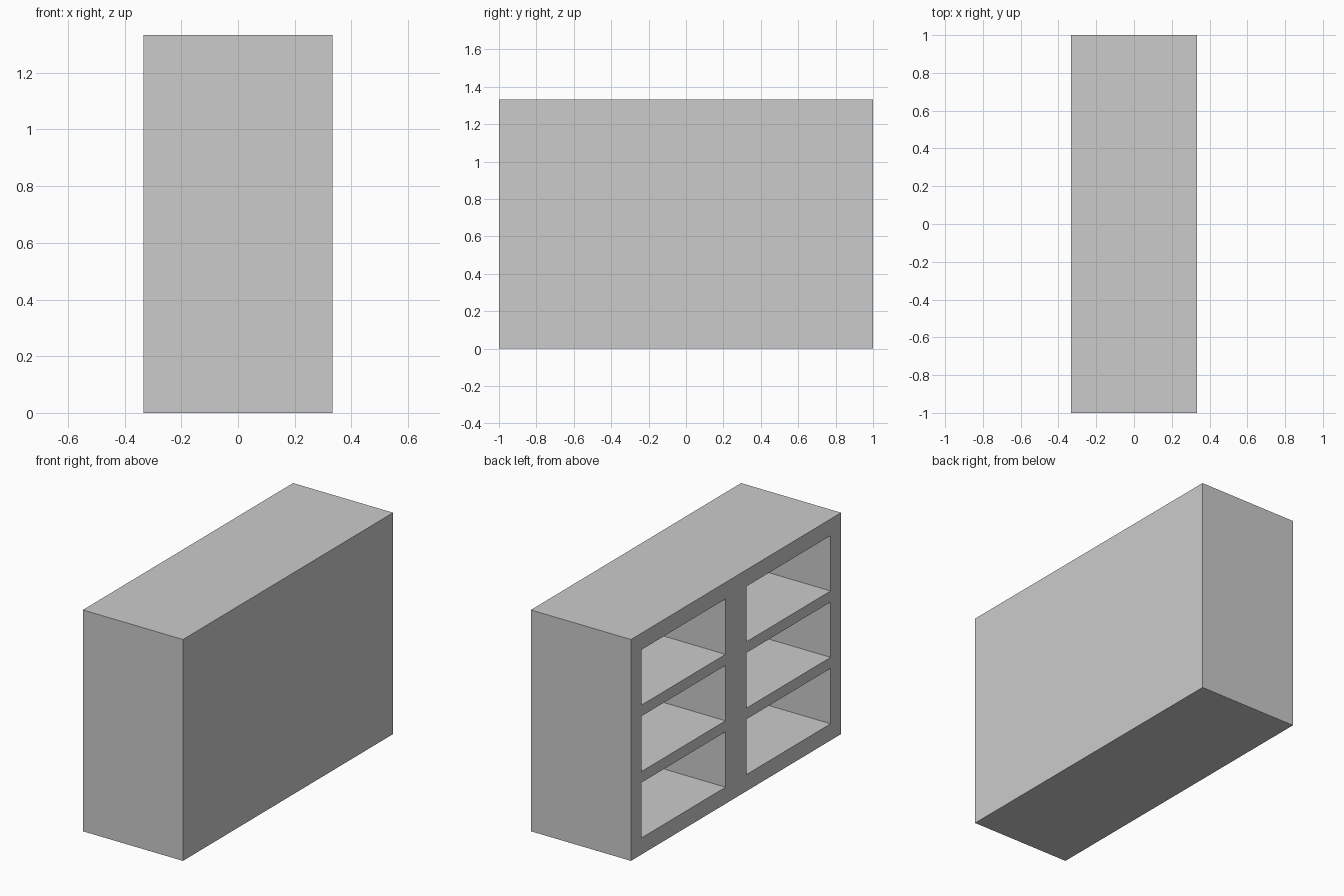
import bpy

if "Cube" in bpy.data.objects:
    bpy.data.objects.remove(bpy.data.objects["Cube"])

W, L, H = 2 / 3, 2.0, 4 / 3      # depth (x), length (y), height (z)
MARGIN, SHELF, BACK = 0.1, 1 / 15, 1 / 15
CUBBY_L, CUBBY_H = 0.8, 1 / 3


def box(name, x0, x1, y0, y1, z0, z1):
    bpy.ops.mesh.primitive_cube_add(
        size=1, location=((x0 + x1) / 2, (y0 + y1) / 2, (z0 + z1) / 2))
    ob = bpy.context.object
    ob.name = name
    ob.scale = (x1 - x0, y1 - y0, z1 - z0)
    bpy.ops.object.transform_apply(location=True, rotation=False, scale=True)
    return ob


# Solid cabinet body
body = box("shelf_cabinet", -W / 2, W / 2, -L / 2, L / 2, 0, H)

# Six open compartments, two columns by three rows, facing -x
for col, y0 in enumerate((-0.9, 0.1)):
    for row in range(3):
        z0 = MARGIN + row * (CUBBY_H + SHELF)
        cutter = box(f"compartment_cutter_{col}_{row}",
                     -W / 2 - 0.1, W / 2 - BACK,
                     y0, y0 + CUBBY_L, z0, z0 + CUBBY_H)
        cutter.hide_render = True
        mod = body.modifiers.new("compartment", 'BOOLEAN')
        mod.operation = 'DIFFERENCE'
        mod.solver = 'EXACT'
        mod.object = cutter
        bpy.context.view_layer.objects.active = body
        bpy.ops.object.modifier_apply(modifier=mod.name)
        bpy.data.objects.remove(cutter)
